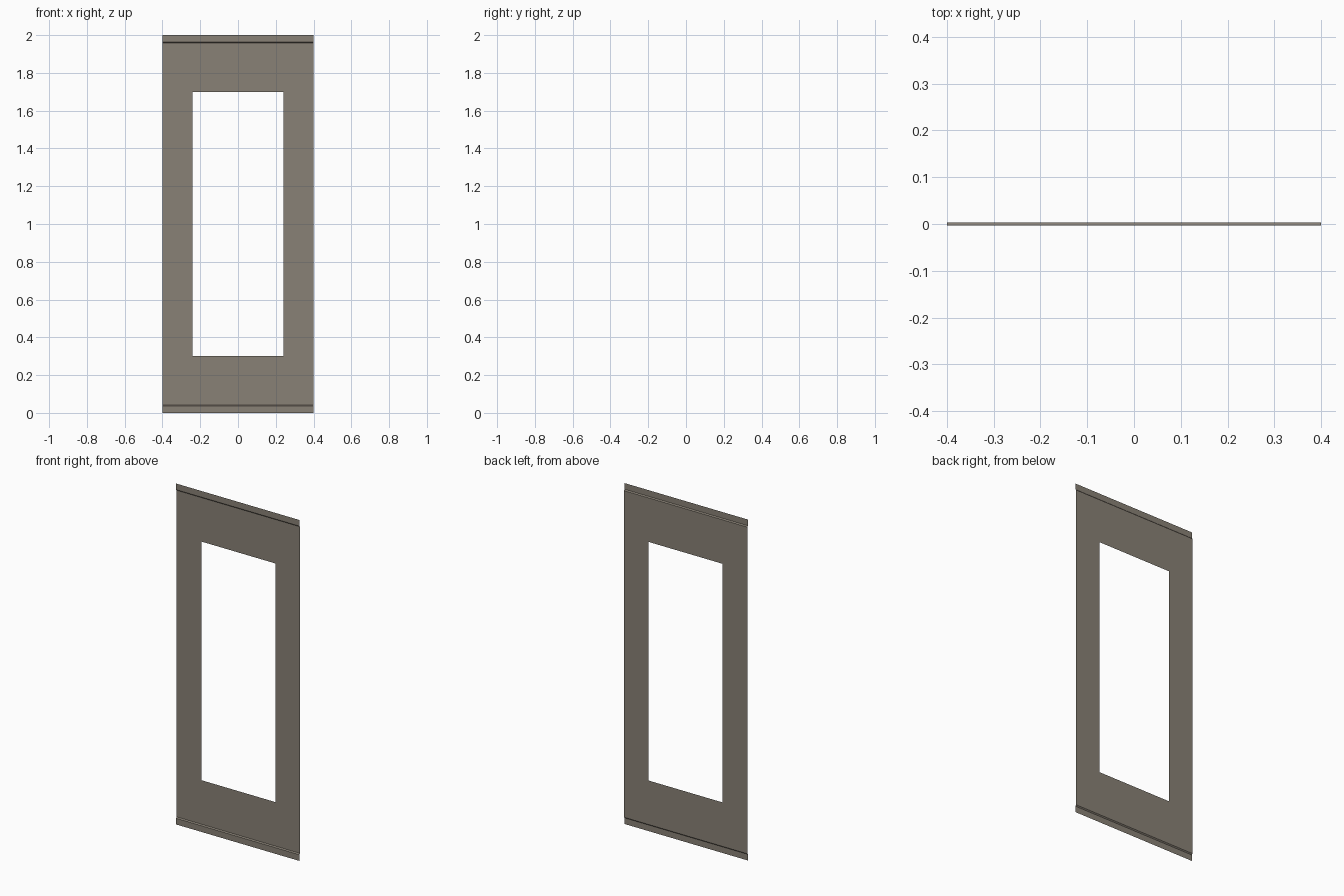
import bpy, bmesh

if "Cube" in bpy.data.objects:
    bpy.data.objects.remove(bpy.data.objects["Cube"])

HALF_W, WIN_W = 0.4, 0.24
FRONT, BACK = -0.003, 0.003

# Side profile (y, z): hems stand forward and jog back to the main sheet
profile = [(FRONT, 0.0), (FRONT, 0.036), (BACK, 0.042), (BACK, 0.3),
           (BACK, 1.7), (BACK, 1.958), (FRONT, 1.964), (FRONT, 2.0)]
columns = [-HALF_W, -WIN_W, WIN_W, HALF_W]
WINDOW_ROW, WINDOW_COL = 3, 1

# Thin sheet with a rectangular opening
bm = bmesh.new()
grid = [[bm.verts.new((x, y, z)) for x in columns] for y, z in profile]
for r in range(len(profile) - 1):
    for c in range(len(columns) - 1):
        if (r, c) != (WINDOW_ROW, WINDOW_COL):
            bm.faces.new((grid[r][c], grid[r][c + 1],
                          grid[r + 1][c + 1], grid[r + 1][c]))
bmesh.ops.dissolve_limit(bm, angle_limit=0.001, verts=bm.verts[:], edges=bm.edges[:])
bmesh.ops.triangulate(bm, faces=[f for f in bm.faces if len(f.verts) > 4])
mesh = bpy.data.meshes.new("window_panel")
bm.to_mesh(mesh)
bm.free()
panel = bpy.data.objects.new("window_panel", mesh)
bpy.context.collection.objects.link(panel)

# Warm grey-brown finish
mat = bpy.data.materials.new("warm_grey")
mat.diffuse_color = (0.25, 0.22, 0.18, 1.0)
mat.use_nodes = True
mat.node_tree.nodes["Principled BSDF"].inputs["Base Color"].default_value = mat.diffuse_color
mesh.materials.append(mat)
